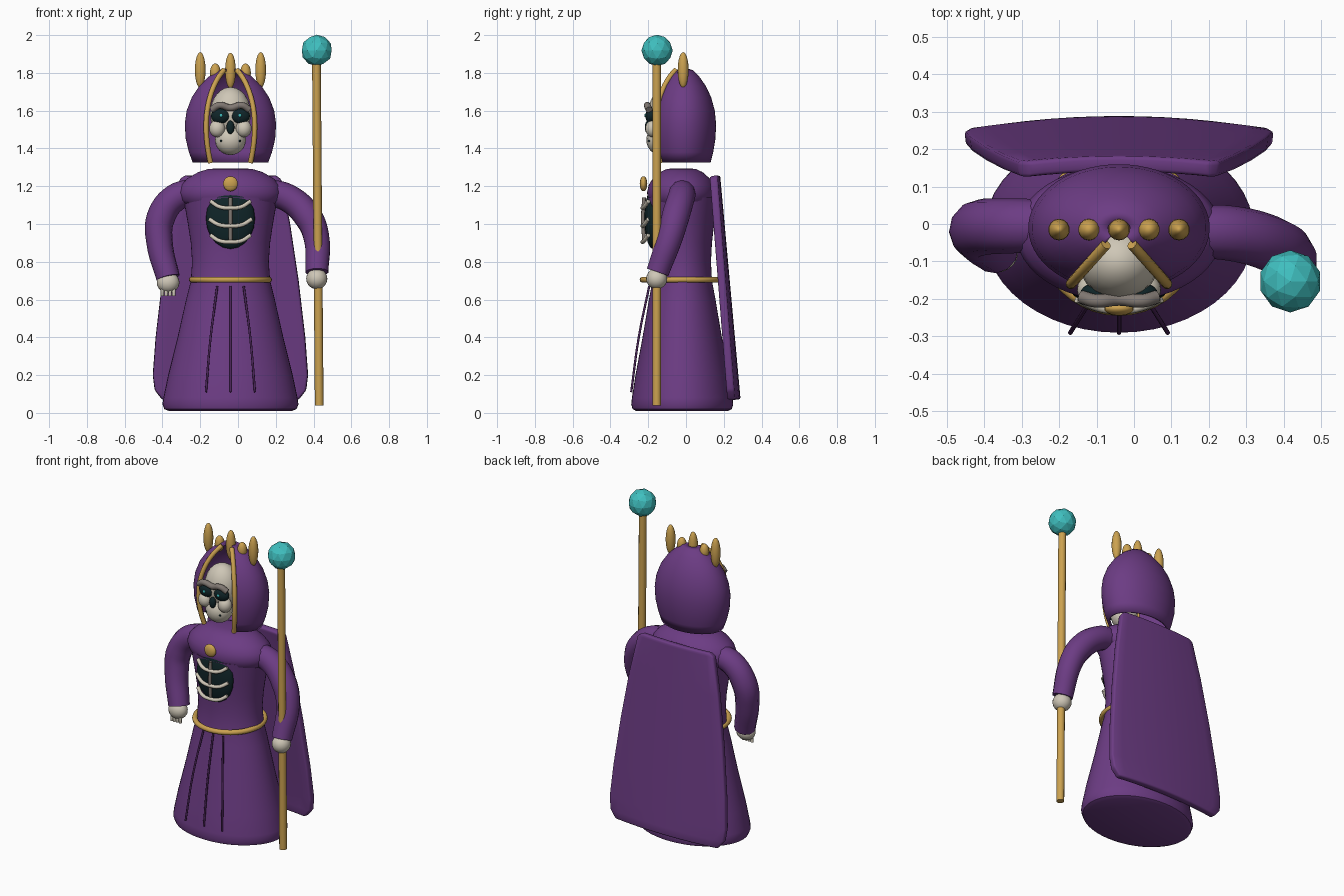
import bpy, bmesh, math
from mathutils import Vector

if "Cube" in bpy.data.objects:
    bpy.data.objects.remove(bpy.data.objects["Cube"])

CX = -0.04  # body centre line


def mat(name, rgb):
    m = bpy.data.materials.new(name)
    m.diffuse_color = (*rgb, 1)
    m.use_nodes = True
    m.node_tree.nodes["Principled BSDF"].inputs["Base Color"].default_value = m.diffuse_color
    return m


PURPLE = mat("purple cloth", (0.15, 0.045, 0.23))
FOLD = mat("dark purple", (0.07, 0.018, 0.10))
GOLD = mat("gold", (0.60, 0.36, 0.08))
TEAL = mat("teal", (0.05, 0.52, 0.52))
BONE = mat("bone", (0.62, 0.57, 0.47))
GREY = mat("grey bone", (0.22, 0.19, 0.17))
DARK = mat("dark hollow", (0.005, 0.018, 0.021))


def finish(o, name, m, smooth=True):
    o.name = name
    o.data.materials.clear()
    o.data.materials.append(m)
    bpy.ops.object.select_all(action='DESELECT')
    o.select_set(True)
    bpy.context.view_layer.objects.active = o
    if smooth:
        bpy.ops.object.shade_smooth_by_angle(angle=math.radians(45))
    return o


def from_bmesh(bm, name, m):
    bmesh.ops.recalc_face_normals(bm, faces=bm.faces)
    me = bpy.data.meshes.new(name)
    bm.to_mesh(me)
    bm.free()
    o = bpy.data.objects.new(name, me)
    bpy.context.collection.objects.link(o)
    return finish(o, name, m)


def lathe(name, profile, m, cy, ys, gap=0.0, n=48):
    """Elliptical revolve; gap is the half angle left open at the front."""
    bm = bmesh.new()
    cols = n + 1 if gap else n
    rings = []
    for r, z in profile:
        ring = []
        for i in range(cols):
            a = -math.pi / 2 + gap + (2 * math.pi - 2 * gap) * i / n
            ring.append(bm.verts.new((CX + r * math.cos(a), cy + ys * r * math.sin(a), z)))
        rings.append(ring)
    for a, b in zip(rings, rings[1:]):
        for i in range(n):
            j = (i + 1) % cols
            bm.faces.new((a[i], a[j], b[j], b[i]))
    if not gap:
        bm.faces.new(rings[0])
        bm.faces.new(rings[-1])
    return from_bmesh(bm, name, m)


def ball(name, loc, size, m, seg=20, rings=12):
    bpy.ops.mesh.primitive_uv_sphere_add(segments=seg, ring_count=rings, radius=1, location=loc)
    o = bpy.context.object
    o.scale = size
    return finish(o, name, m)


def tube(name, pts, r, m, radii=None, res=6):
    """Smooth round tube through a few points, turned into a mesh."""
    cu = bpy.data.curves.new(name, 'CURVE')
    cu.dimensions = '3D'
    cu.bevel_depth = r
    cu.bevel_resolution = 4
    cu.resolution_u = res
    cu.use_fill_caps = True
    sp = cu.splines.new('BEZIER')
    sp.bezier_points.add(len(pts) - 1)
    for i, (bp, p) in enumerate(zip(sp.bezier_points, pts)):
        bp.co = p
        bp.handle_left_type = bp.handle_right_type = 'AUTO'
        bp.radius = radii[i] if radii else 1
    o = bpy.data.objects.new(name, cu)
    bpy.context.collection.objects.link(o)
    bpy.ops.object.select_all(action='DESELECT')
    o.select_set(True)
    bpy.context.view_layer.objects.active = o
    bpy.ops.object.convert(target='MESH')
    return finish(bpy.context.object, name, m)


# Robe, shoulder mantle and belt
lathe("robe", [(0.325, 0.01), (0.35, 0.02), (0.36, 0.045), (0.355, 0.08), (0.33, 0.2), (0.28, 0.4),
               (0.235, 0.6), (0.21, 0.7), (0.203, 0.8), (0.21, 0.9), (0.225, 1.0), (0.25, 1.14)],
      PURPLE, -0.02, 0.75)
lathe("mantle", [(0.235, 1.10), (0.262, 1.125), (0.275, 1.165), (0.262, 1.205), (0.23, 1.24),
                 (0.17, 1.275), (0.12, 1.29), (0.07, 1.295)], PURPLE, -0.025, 0.66)
bpy.ops.mesh.primitive_torus_add(location=(CX, -0.025, 0.705), major_radius=0.204, minor_radius=0.016,
                                 major_segments=40, minor_segments=10)
finish(bpy.context.object, "belt", GOLD)

# Skirt folds
for k in (-1, 0, 1):
    tube("skirt_fold", [(CX + k * 0.07, -0.195, 0.67), (CX + k * 0.105, -0.25, 0.4),
                        (CX + k * 0.13, -0.29, 0.11)], 0.006, FOLD)

# Cape: a flaring curved panel with rounded lower corners
bm = bmesh.new()
rows = []
for z, w in [(1.255, 0.24), (1.235, 0.268), (1.0, 0.315), (0.7, 0.36), (0.4, 0.395), (0.2, 0.41),
             (0.12, 0.40), (0.07, 0.36)]:
    t = (1.255 - z) / 1.185
    row = []
    for i in range(13):
        u = i / 6 - 1
        row.append(bm.verts.new((CX + u * w, 0.16 + 0.108 * t - 0.03 * u * u * (0.5 + 0.5 * t), z)))
    rows.append(row)
for a, b in zip(rows, rows[1:]):
    for i in range(12):
        bm.faces.new((a[i], a[i + 1], b[i + 1], b[i]))
cape = from_bmesh(bm, "cape", PURPLE)
sol = cape.modifiers.new("thickness", 'SOLIDIFY')
sol.thickness = 0.042
sol.offset = 0
bev = cape.modifiers.new("soft_edge", 'BEVEL')
bev.width = 0.01
bev.segments = 2

# Hood with front opening, and its gold trim
hood = [(0.20, 1.325), (0.22, 1.38), (0.237, 1.45), (0.242, 1.53), (0.232, 1.60), (0.205, 1.67),
        (0.165, 1.73), (0.115, 1.78), (0.065, 1.815), (0.03, 1.822)]
GAP = math.radians(32)
h = lathe("hood", hood, PURPLE, -0.01, 0.70, gap=GAP)
sol = h.modifiers.new("thickness", 'SOLIDIFY')
sol.thickness = 0.012
for s in (-1, 1):
    tube("hood_trim", [(CX + s * r * math.sin(GAP), -0.016 - 0.70 * r * math.cos(GAP), z)
                       for r, z in hood[:-1]], 0.014, GOLD, res=3)

# Crown points
for dx, z, rz in [(-0.16, 1.815, 0.095), (-0.08, 1.80, 0.05), (0, 1.812, 0.095),
                  (0.08, 1.80, 0.05), (0.16, 1.815, 0.095)]:
    ball("crown_point", (CX + dx, -0.015, z), (0.029, 0.029, rz), GOLD, 14, 10)

# Skull
ball("cranium", (CX, -0.10, 1.585), (0.108, 0.10, 0.14), BONE)
ball("jaw", (CX, -0.135, 1.445), (0.082, 0.075, 0.08), BONE)
ball("nose_hollow", (CX, -0.20, 1.512), (0.021, 0.018, 0.036), DARK, 12, 8)
for s in (-1, 1):
    ball("cheekbone", (CX + s * 0.07, -0.175, 1.505), (0.042, 0.04, 0.046), BONE)
    ball("eye_socket", (CX + s * 0.053, -0.185, 1.572), (0.05, 0.03, 0.04), DARK)
    ball("eye_glint", (CX + s * 0.05, -0.215, 1.575), (0.009, 0.006, 0.009), TEAL, 10, 6)
    ball("mouth_corner", (CX + s * 0.05, -0.196, 1.44), (0.006, 0.006, 0.006), DARK, 8, 6)
tube("brow", [(CX - 0.10, -0.195, 1.605), (CX - 0.06, -0.205, 1.628), (CX, -0.20, 1.615),
              (CX + 0.06, -0.205, 1.628), (CX + 0.10, -0.195, 1.605)], 0.018, GREY)

# Open chest with ribs, breastbone and clasp
ball("chest_hollow", (CX, -0.175, 1.03), (0.13, 0.045, 0.162), DARK, 16, 10)
tube("breastbone", [(CX, -0.222, 0.91), (CX, -0.228, 1.03), (CX, -0.222, 1.14)], 0.01, GREY)
for z, w in [(1.085, 0.105), (0.99, 0.112), (0.905, 0.105)]:
    tube("rib", [(CX - w, -0.20, z + 0.035), (CX - w * 0.55, -0.222, z + 0.006), (CX, -0.23, z),
                 (CX + w * 0.55, -0.222, z + 0.006), (CX + w, -0.20, z + 0.035)], 0.011, BONE)
ball("clasp", (CX, -0.225, 1.213), (0.04, 0.02, 0.04), GOLD, 14, 10)

# Sleeves
tube("sleeve_left", [(-0.22, -0.005, 1.17), (-0.33, -0.005, 1.14), (-0.41, -0.01, 1.03),
                     (-0.415, -0.03, 0.9), (-0.37, -0.07, 0.715)], 0.07, PURPLE,
     [1, 1.05, 1.08, 1.0, 0.9])
tube("sleeve_right", [(0.14, -0.02, 1.17), (0.26, -0.025, 1.14), (0.37, -0.055, 1.04),
                      (0.415, -0.085, 0.93), (0.418, -0.15, 0.745)], 0.07, PURPLE,
     [1, 1.05, 1.08, 1.0, 0.88])

# Hands and loose fingers
ball("hand_right", (0.417, -0.155, 0.71), (0.056, 0.056, 0.055), BONE)
ball("hand_left", (-0.37, -0.08, 0.69), (0.06, 0.05, 0.055), BONE)
for k in range(4):
    x = -0.40 + k * 0.02
    tube("finger", [(x, -0.09, 0.67), (x, -0.10, 0.645), (x, -0.10, 0.62)], 0.009, BONE)

# Staff and faceted orb
tube("staff", [(0.43, -0.155, 0.04), (0.422, -0.155, 1.0), (0.415, -0.155, 1.9)], 0.023, GOLD)
bpy.ops.mesh.primitive_ico_sphere_add(subdivisions=2, radius=0.083, location=(0.417, -0.153, 1.919))
finish(bpy.context.object, "orb", TEAL, smooth=False)
